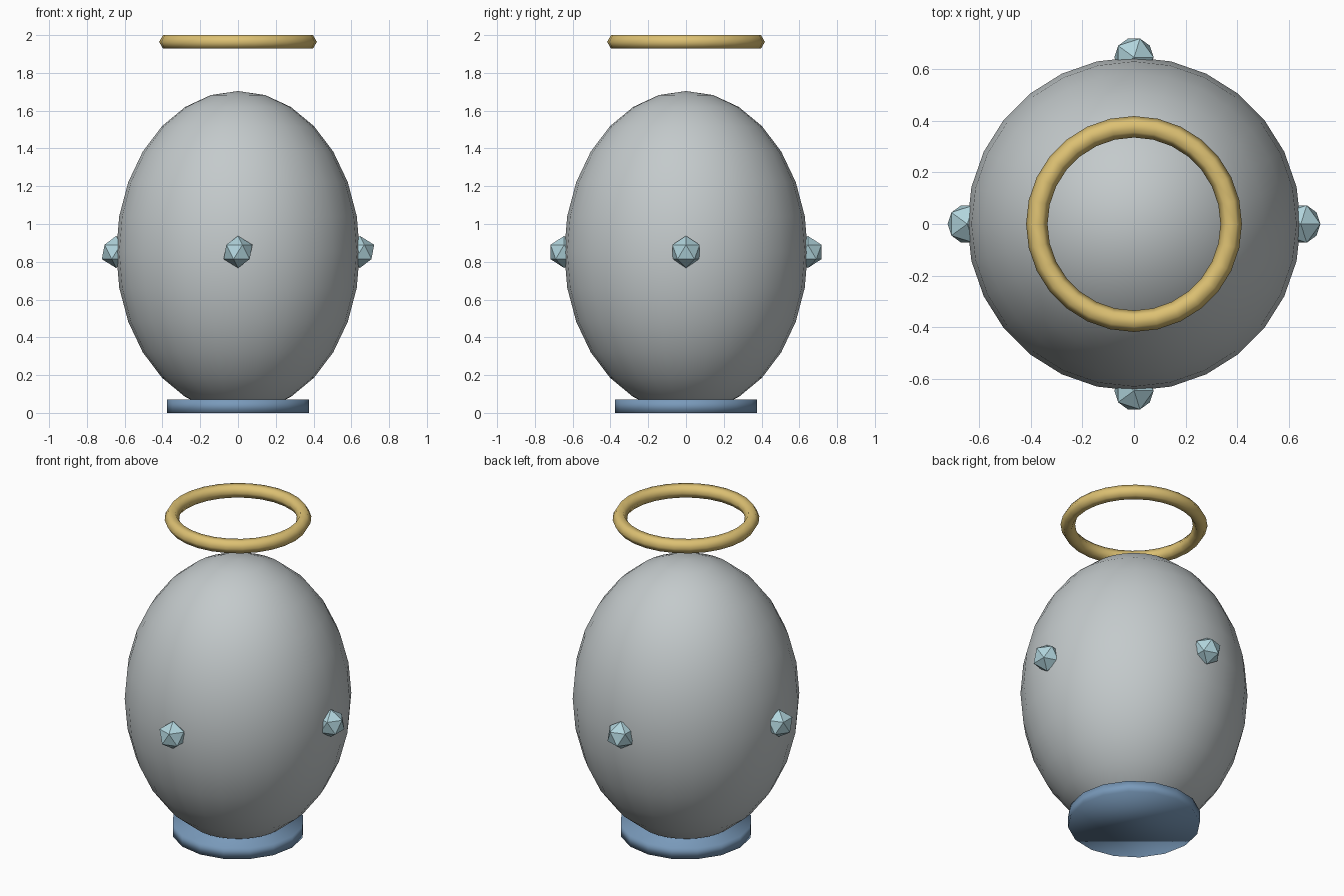
import bpy
import math

cube = bpy.data.objects.get("Cube")
if cube:
    bpy.data.objects.remove(cube, do_unlink=True)


def make_material(name, color):
    mat = bpy.data.materials.new(name)
    mat.use_nodes = True
    mat.diffuse_color = (*color, 1)
    mat.node_tree.nodes["Principled BSDF"].inputs["Base Color"].default_value = (*color, 1)
    return mat


def finish(name, mat, smooth=True):
    obj = bpy.context.object
    obj.name = name
    obj.data.materials.append(mat)
    if smooth:
        bpy.ops.object.shade_smooth()
    return obj


shell_grey = make_material("shell grey", (0.55, 0.59, 0.60))
halo_gold = make_material("halo gold", (0.72, 0.53, 0.17))
base_blue = make_material("base blue", (0.19, 0.32, 0.49))
gem_blue = make_material("pale gem blue", (0.44, 0.66, 0.72))

BODY_RADIUS = 0.645
BODY_HALF_HEIGHT = 0.852

# Egg-shaped body
bpy.ops.mesh.primitive_uv_sphere_add(segments=28, ring_count=14, radius=1,
                                     location=(0, 0, BODY_HALF_HEIGHT))
body = finish("body", shell_grey)
body.scale = (BODY_RADIUS, BODY_RADIUS, BODY_HALF_HEIGHT)

# Round foot under the body
bpy.ops.mesh.primitive_cylinder_add(vertices=16, radius=0.376, depth=0.07,
                                    location=(0, 0, 0.035))
finish("base", base_blue)

# Floating ring with a six-sided section
minor = 0.0415
bpy.ops.mesh.primitive_torus_add(major_segments=28, minor_segments=6,
                                 major_radius=0.376, minor_radius=minor,
                                 location=(0, 0, 2 - minor * math.sin(math.pi / 3)))
finish("halo", halo_gold)

# Four faceted gems around the middle
for side, x, y in (("left", 1, 0), ("right", -1, 0), ("front", 0, -1), ("back", 0, 1)):
    bpy.ops.mesh.primitive_ico_sphere_add(
        subdivisions=1, radius=0.085,
        location=(x * BODY_RADIUS, y * BODY_RADIUS, BODY_HALF_HEIGHT))
    finish(side + "_gem", gem_blue, smooth=False)
